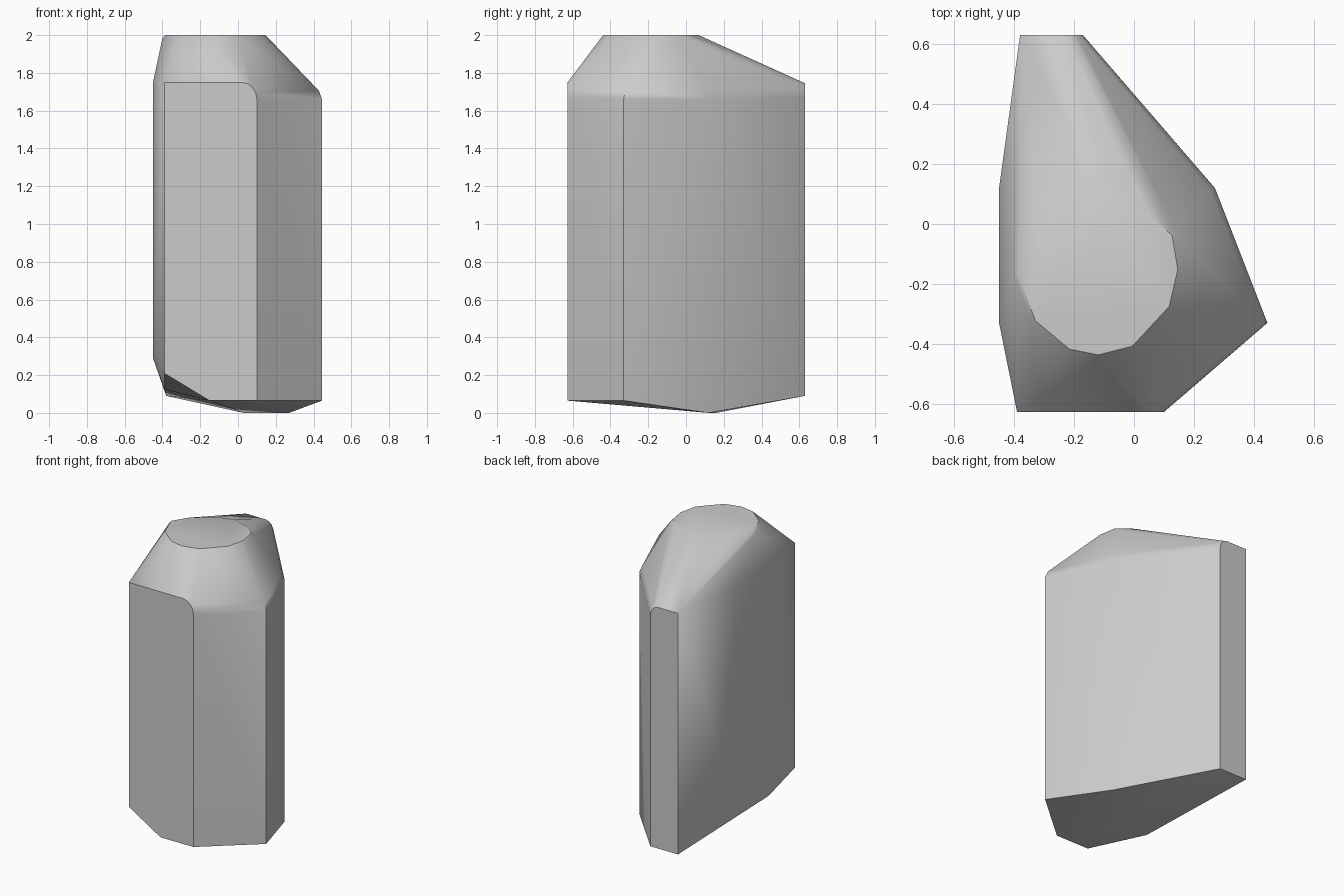
import bpy, bmesh, math
from mathutils import Vector

cube = bpy.data.objects.get("Cube")
if cube:
    bpy.data.objects.remove(cube)


def make_material(name, value):
    mat = bpy.data.materials.new(name)
    mat.use_nodes = True
    colour = (value, value, value, 1)
    mat.diffuse_color = colour
    mat.node_tree.nodes["Principled BSDF"].inputs["Base Color"].default_value = colour
    return mat


# Upright corners of the stone: x, y, bottom z, top z
front_right = (-0.39, -0.627, 0.21, 1.75)
front_left = (0.10, -0.627, 0.065, 1.66)
left_tip = (0.445, -0.33, 0.065, 1.66)
left_back = (0.27, 0.12, 0.0, 1.66)
back_left = (-0.17, 0.63, 0.09, 1.67)
back_right = (-0.38, 0.63, 0.09, 1.745)
right_back = (-0.45, 0.12, 0.29, 1.75)
right_front = (-0.45, -0.33, 0.29, 1.75)
corners = [front_right, front_left, left_tip, left_back,
           back_left, back_right, right_back, right_front]
points = []
for x, y, low, high in corners:
    points += [(x, y, low), (x, y, high)]

# Softened shoulder above the left walls
for x, y, low, high in (left_tip, left_back):
    points.append((x - 0.016, y + (0.008 if y < 0 else -0.008), high + 0.045))

# Rounded upper corner of the flat front and back faces
for corner, radius, end in ((front_left, 0.08, 1.75), (back_left, 0.06, 1.745)):
    x, y = corner[:2]
    for step in range(1, 5):
        a = math.radians(90 * step / 4)
        points.append((x - radius * (1 - math.cos(a)), y,
                       corner[3] + (end - corner[3]) * math.sin(a)))

# Chipped underside
points += [(-0.39, -0.34, 0.125), (-0.15, -0.627, 0.065), (0.03, 0.16, 0.0)]

# Flat worn crown with a slightly rounded rim
crown = [(-0.40, -0.17), (-0.34, -0.33), (-0.22, -0.43), (-0.12, -0.45),
         (0.0, -0.42), (0.13, -0.28), (0.16, -0.15), (0.14, -0.03),
         (0.06, 0.04), (-0.07, 0.08), (-0.19, 0.05), (-0.33, -0.06)]
centre = Vector((-0.12, -0.18))
for p in crown:
    inner = centre + (Vector(p) - centre) * 0.95
    points += [(*p, 1.985), (*inner, 2.0)]

# Wrap the points into one convex stone
bm = bmesh.new()
for p in points:
    bm.verts.new(p)
hull = bmesh.ops.convex_hull(bm, input=bm.verts[:])
loose = {g for g in hull["geom_interior"] + hull["geom_unused"]
         if isinstance(g, bmesh.types.BMVert)}
bmesh.ops.delete(bm, geom=list(loose), context="VERTS")
bmesh.ops.dissolve_limit(bm, angle_limit=math.radians(0.5),
                         verts=bm.verts[:], edges=bm.edges[:])
bmesh.ops.recalc_face_normals(bm, faces=bm.faces[:])
mesh = bpy.data.meshes.new("standing_stone")
bm.to_mesh(mesh)
bm.free()
stone = bpy.data.objects.new("standing_stone", mesh)
bpy.context.collection.objects.link(stone)
mesh.materials.append(make_material("stone_grey", 0.6))

bpy.ops.object.select_all(action="DESELECT")
stone.select_set(True)
bpy.context.view_layer.objects.active = stone
bpy.ops.object.shade_smooth_by_angle(angle=math.radians(35))
